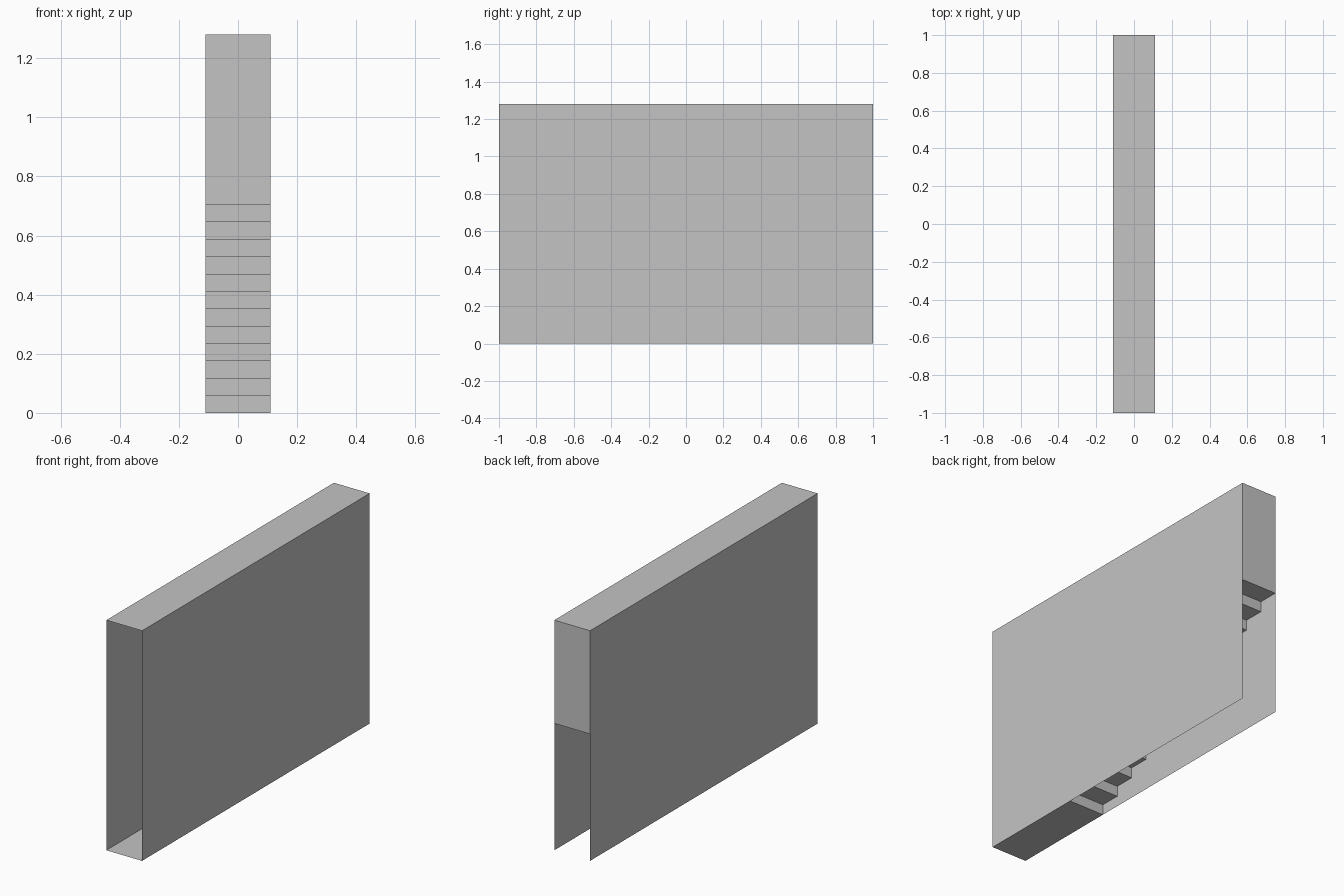
import bpy

if "Cube" in bpy.data.objects:
    bpy.data.objects.remove(bpy.data.objects["Cube"])

HALF_W, HALF_L, TOP = 0.11, 1.0, 1.28
STEPS, RISE, RUN = 12, 0.0588, 0.115

grey = bpy.data.materials.new("plain_grey")
grey.diffuse_color = (0.55, 0.55, 0.55, 1)
grey.use_nodes = True
grey.node_tree.nodes["Principled BSDF"].inputs["Base Color"].default_value = grey.diffuse_color


def sheet(name, verts, faces):
    """Thin-surface part made from a few corner points."""
    mesh = bpy.data.meshes.new(name)
    mesh.from_pydata(verts, [], faces)
    mesh.materials.append(grey)
    obj = bpy.data.objects.new(name, mesh)
    bpy.context.collection.objects.link(obj)
    return obj


def strip(name, profile):
    """Sweep a (y, z) profile across the passage width."""
    verts = [(x, y, z) for y, z in profile for x in (-HALF_W, HALF_W)]
    faces = [(2 * i, 2 * i + 1, 2 * i + 3, 2 * i + 2) for i in range(len(profile) - 1)]
    return sheet(name, verts, faces)


# Side walls, facing outward
for side, name in ((-1, "left_wall"), (1, "right_wall")):
    x = side * HALF_W
    pts = [(x, -HALF_L, 0), (x, HALF_L, 0), (x, HALF_L, TOP), (x, -HALF_L, TOP)]
    sheet(name, pts, [(0, 1, 2, 3) if side > 0 else (3, 2, 1, 0)])

# Landing floor and stairs rising to the back
start = HALF_L - STEPS * RUN
strip("landing_floor", [(-HALF_L, 0), (start, 0)])
profile = [(start, 0)]
for i in range(STEPS):
    y, z = start + i * RUN, (i + 1) * RISE
    profile += [(y, z), (y + RUN, z)]
strip("stairs", profile)

# Back wall above the last tread, and the flat ceiling
strip("back_wall", [(HALF_L, TOP), (HALF_L, STEPS * RISE)])
strip("ceiling", [(-HALF_L, TOP), (HALF_L, TOP)])
